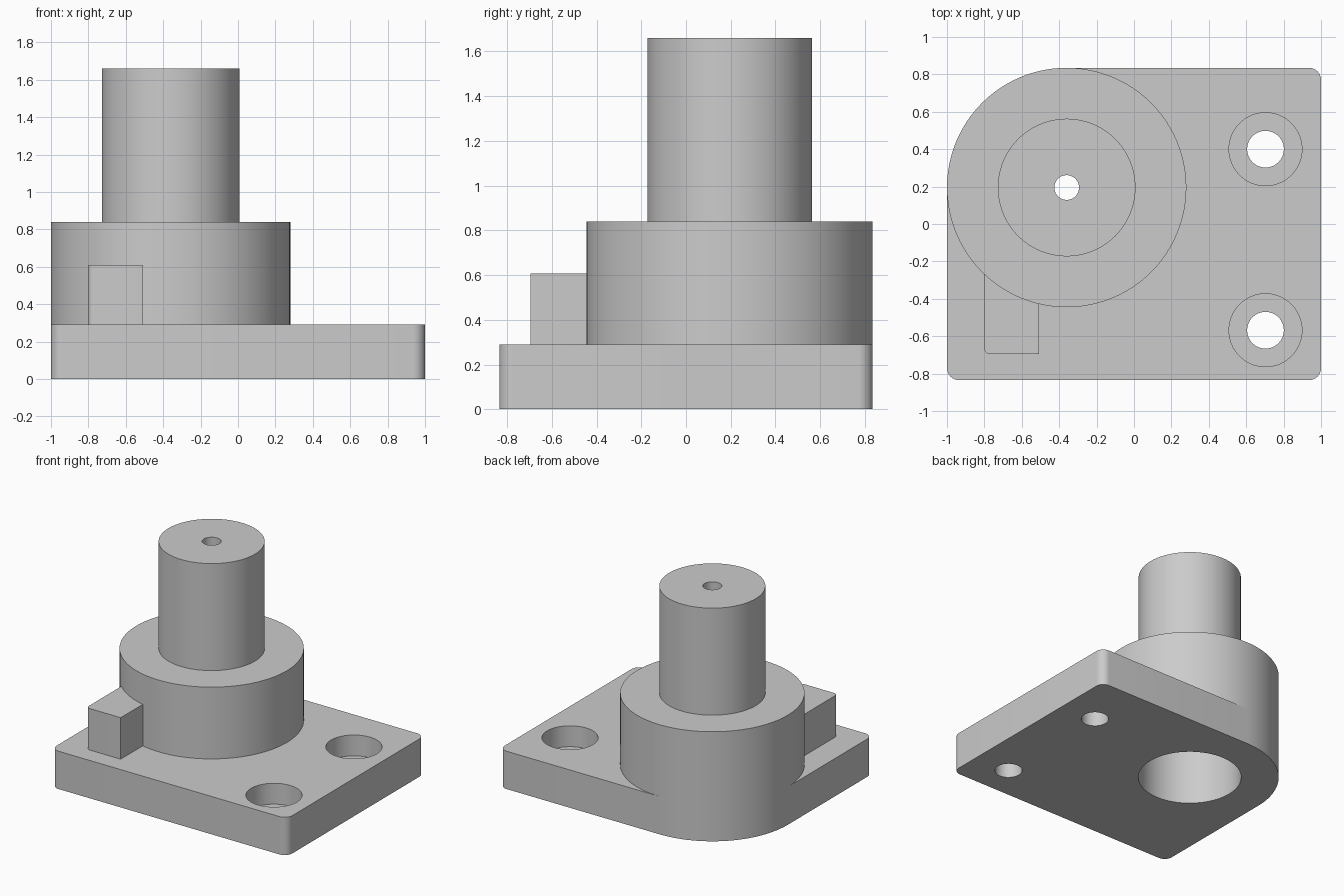
import bpy
import bmesh
from math import cos, sin, pi, radians

default = bpy.data.objects.get("Cube")
if default:
    bpy.data.objects.remove(default, do_unlink=True)

SEGMENTS = 96
BOSS_X, BOSS_Y = -0.36, 0.195
BOSS_R, SHAFT_R, BORE_R, VENT_R = 0.64, 0.368, 0.37, 0.066
HALF_X, HALF_Y = 1.0, 0.835
PLATE_TOP, BOSS_TOP, SHAFT_TOP, BORE_TOP = 0.29, 0.84, 1.66, 0.55
CORNER_R = 0.065

grey = bpy.data.materials.new("plain grey")
grey.use_nodes = True
grey.diffuse_color = (0.6, 0.6, 0.6, 1)
grey.node_tree.nodes["Principled BSDF"].inputs["Base Color"].default_value = (0.6, 0.6, 0.6, 1)


def make_object(name, bm, location=(0, 0, 0)):
    bmesh.ops.recalc_face_normals(bm, faces=bm.faces)
    mesh = bpy.data.meshes.new(name)
    bm.to_mesh(mesh)
    bm.free()
    mesh.materials.append(grey)
    obj = bpy.data.objects.new(name, mesh)
    obj.location = location
    bpy.context.collection.objects.link(obj)
    return obj


def select_only(obj):
    bpy.ops.object.select_all(action="DESELECT")
    obj.select_set(True)
    bpy.context.view_layer.objects.active = obj


def smooth(obj):
    select_only(obj)
    bpy.ops.object.shade_smooth_by_angle(angle=radians(30))


def arc(cx, cy, r, start, steps):
    """Quarter turn of points, counter-clockwise from start."""
    angles = [start + pi / 2 * i / steps for i in range(steps + 1)]
    return [(cx + r * cos(a), cy + r * sin(a)) for a in angles]


def extrude_outline(name, points, bottom, top):
    bm = bmesh.new()
    face = bm.faces.new([bm.verts.new((x, y, bottom)) for x, y in points])
    raised = bmesh.ops.extrude_face_region(bm, geom=[face], use_keep_orig=True)
    verts = [v for v in raised["geom"] if isinstance(v, bmesh.types.BMVert)]
    bmesh.ops.translate(bm, verts=verts, vec=(0, 0, top - bottom))
    return make_object(name, bm)


def lathe(name, profile, x, y, capped=False):
    """Turn (radius, height) points about the upright axis at x, y."""
    bm = bmesh.new()
    rings = []
    for r, z in profile:
        rings.append([bm.verts.new((r * cos(2 * pi * i / SEGMENTS),
                                    r * sin(2 * pi * i / SEGMENTS), z))
                      for i in range(SEGMENTS)])
    for low, high in zip(rings, rings[1:]):
        for i in range(SEGMENTS):
            j = (i + 1) % SEGMENTS
            bm.faces.new((low[i], low[j], high[j], high[i]))
    if capped:
        bm.faces.new(rings[0])
        bm.faces.new(rings[-1])
    return make_object(name, bm, (x, y, 0))


# Base plate: three small rounded corners, one large one following the boss
inner_x, inner_y = HALF_X - CORNER_R, HALF_Y - CORNER_R
outline = (arc(inner_x, inner_y, CORNER_R, 0, 10)
           + arc(BOSS_X, BOSS_Y, BOSS_R, pi / 2, SEGMENTS // 4)
           + arc(-inner_x, -inner_y, CORNER_R, pi, 10)
           + arc(inner_x, -inner_y, CORNER_R, 3 * pi / 2, 10))
plate = extrude_outline("base_plate", outline, 0, PLATE_TOP)

# Counterbored screw holes and the large bore through the plate
screw_profile = [(0.098, -0.1), (0.098, 0.13), (0.195, 0.13), (0.195, 0.4)]
cutters = [lathe("screw_hole_cutter", screw_profile, 0.703, y, True)
           for y in (0.4, -0.568)]
cutters.append(lathe("bore_cutter", [(BORE_R, -0.1), (BORE_R, 0.4)],
                     BOSS_X, BOSS_Y, True))
for cutter in cutters:
    cutter.hide_render = True
    select_only(plate)
    cut = plate.modifiers.new("cut", "BOOLEAN")
    cut.operation = "DIFFERENCE"
    cut.solver = "EXACT"
    cut.object = cutter
    bpy.ops.object.modifier_apply(modifier=cut.name)
    bpy.data.objects.remove(cutter, do_unlink=True)
smooth(plate)

# Boss and shaft, hollowed by the bore and a narrow through hole
smooth(lathe("boss_and_shaft", [
    (BORE_R, PLATE_TOP), (BORE_R, BORE_TOP), (VENT_R, BORE_TOP),
    (VENT_R, SHAFT_TOP), (SHAFT_R, SHAFT_TOP), (SHAFT_R, BOSS_TOP),
    (BOSS_R, BOSS_TOP), (BOSS_R, PLATE_TOP)], BOSS_X, BOSS_Y))

# Small key block running into the boss, with one rounded corner
key_outline = (arc(-0.77, -0.665, 0.03, pi, 8)
               + [(-0.508, -0.695), (-0.508, -0.25), (-0.8, -0.25)])
smooth(extrude_outline("key_block", key_outline, PLATE_TOP, 0.608))
